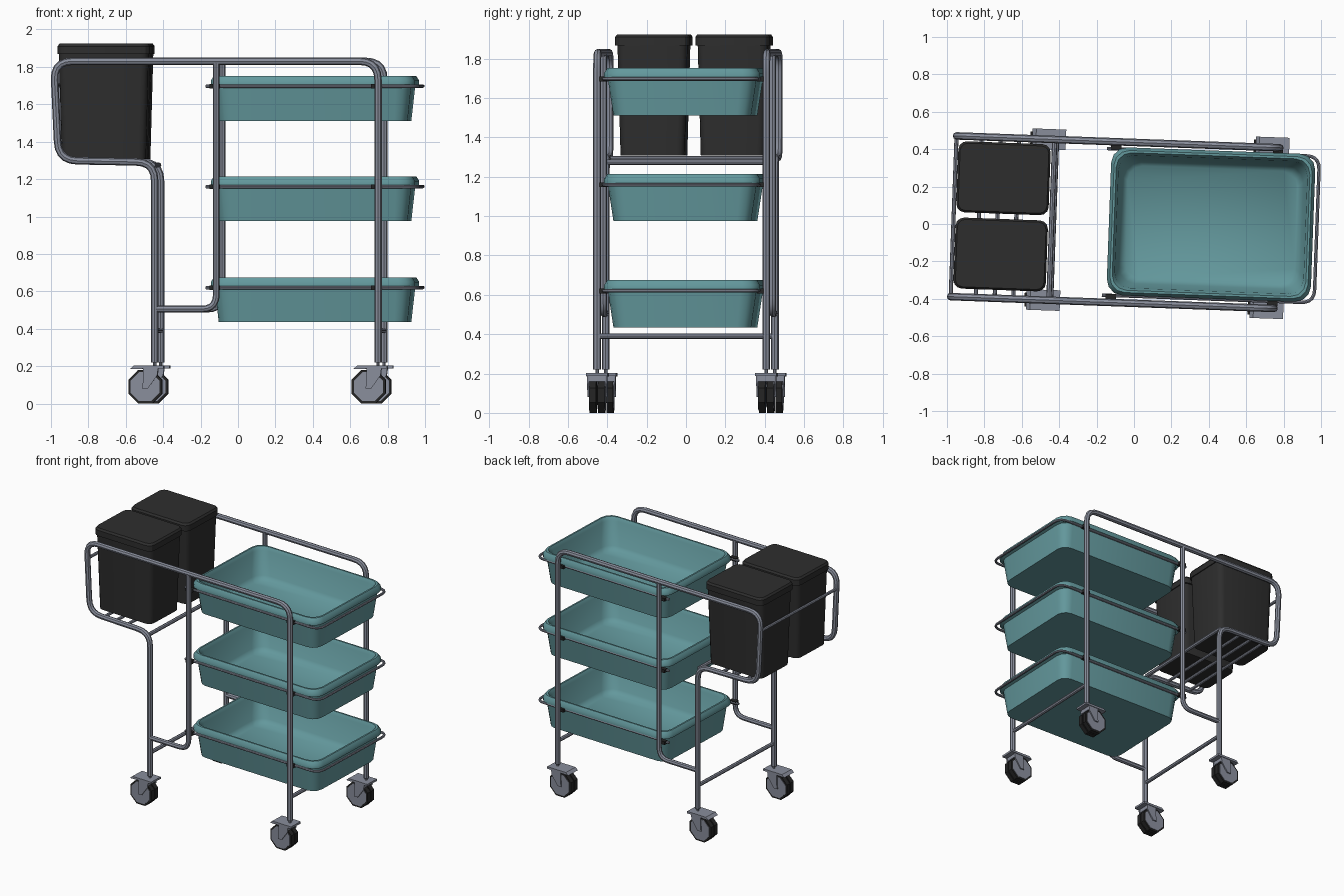
import bpy, bmesh, math
from mathutils import Matrix, Vector

if "Cube" in bpy.data.objects:
    bpy.data.objects.remove(bpy.data.objects["Cube"])

TURN = Matrix.Translation((0, 0.006, 0)) @ Matrix.Rotation(math.radians(-2.1), 4, 'Z')
RAIL_Y = 0.43
TIERS = (0.62, 1.16, 1.697)      # heights of the tray wires


def material(name, rgb):
    m = bpy.data.materials.new(name)
    m.diffuse_color = (*rgb, 1)
    m.use_nodes = True
    m.node_tree.nodes["Principled BSDF"].inputs["Base Color"].default_value = m.diffuse_color
    return m


STEEL = material("steel grey", (0.25, 0.27, 0.33))
TEAL = material("tray teal", (0.125, 0.315, 0.335))
BLACK = material("bin black", (0.027, 0.027, 0.027))
RUBBER = material("rubber black", (0.018, 0.018, 0.018))


def finish(obj, mat, angle=40):
    obj.data.materials.clear()
    obj.data.materials.append(mat)
    obj.data.transform(TURN)
    bpy.ops.object.select_all(action='DESELECT')
    obj.select_set(True)
    bpy.context.view_layer.objects.active = obj
    if angle:
        bpy.ops.object.shade_smooth_by_angle(angle=math.radians(angle))
    return obj


def from_bmesh(name, bm, mat, angle=40):
    bmesh.ops.recalc_face_normals(bm, faces=bm.faces)
    me = bpy.data.meshes.new(name)
    bm.to_mesh(me)
    bm.free()
    obj = bpy.data.objects.new(name, me)
    bpy.context.collection.objects.link(obj)
    return finish(obj, mat, angle)


def fillet(points, radius, steps=5):
    """Round the inner corners of a polyline."""
    pts = [Vector(p) for p in points]
    out = [pts[0]]
    for a, b, c in zip(pts, pts[1:], pts[2:]):
        p, q = b + (a - b).normalized() * radius, b + (c - b).normalized() * radius
        for i in range(steps + 1):
            t = i / steps
            out.append(p * (1 - t) ** 2 + b * 2 * t * (1 - t) + q * t * t)
    return out + [pts[-1]]


def tube(name, points, r, bend=0.0, mat=STEEL):
    pts = fillet(points, bend) if bend else [Vector(p) for p in points]
    cu = bpy.data.curves.new(name, 'CURVE')
    cu.dimensions = '3D'
    cu.bevel_depth = r
    cu.bevel_resolution = 2
    cu.use_fill_caps = True
    sp = cu.splines.new('POLY')
    sp.points.add(len(pts) - 1)
    for s, p in zip(sp.points, pts):
        s.co = (*p, 1)
    obj = bpy.data.objects.new(name, cu)
    bpy.context.collection.objects.link(obj)
    bpy.ops.object.select_all(action='DESELECT')
    obj.select_set(True)
    bpy.context.view_layer.objects.active = obj
    bpy.ops.object.convert(target='MESH')
    return finish(bpy.context.object, mat)


def box(name, centre, size, mat):
    bm = bmesh.new()
    bmesh.ops.create_cube(bm, size=1, matrix=Matrix.Translation(centre) @ Matrix.Diagonal((*size, 1)))
    return from_bmesh(name, bm, mat, 0)


def loft(name, cx, cy, rings, mat, angle, steps=3):
    """Stack of rounded rectangles (half x, half y, corner radius, z), capped at both ends."""
    bm = bmesh.new()
    loops = []
    for hx, hy, r, z in rings:
        loop = []
        for k, (sx, sy) in enumerate(((1, 1), (-1, 1), (-1, -1), (1, -1))):
            for i in range(steps + 1):
                a = math.pi / 2 * (k + i / steps)
                loop.append(bm.verts.new((cx + sx * (hx - r) + r * math.cos(a),
                                          cy + sy * (hy - r) + r * math.sin(a), z)))
        loops.append(loop)
    n = len(loops[0])
    for a, b in zip(loops, loops[1:]):
        for i in range(n):
            bm.faces.new((a[i], a[(i + 1) % n], b[(i + 1) % n], b[i]))
    bm.faces.new(loops[0])
    bm.faces.new(loops[-1])
    return from_bmesh(name, bm, mat, angle)


def disc(name, centre, r, width, sides, mat):
    bm = bmesh.new()
    m = Matrix.Translation(centre) @ Matrix.Rotation(math.pi / 2, 4, 'X') @ Matrix.Rotation(math.pi / sides, 4, 'Z')
    bmesh.ops.create_cone(bm, cap_ends=True, segments=sides, radius1=r, radius2=r, depth=width, matrix=m)
    return from_bmesh(name, bm, mat, 0)


def plate_xz(name, outline, y, thick, mat):
    bm = bmesh.new()
    f = bm.faces.new([bm.verts.new((x, y - thick / 2, z)) for x, z in outline])
    ext = bmesh.ops.extrude_face_region(bm, geom=[f])
    bmesh.ops.translate(bm, vec=(0, thick, 0), verts=[v for v in ext['geom'] if isinstance(v, bmesh.types.BMVert)])
    return from_bmesh(name, bm, mat, 0)


# Side frames: one long bent tube plus an inner upright on each side
for side, s in (("front", -1), ("back", 1)):
    y = s * RAIL_Y
    tube(f"{side}_side_frame", [(-0.43, y, 0.22), (-0.43, y, 1.29), (-0.945, y, 1.30), (-0.97, y, 1.83),
                                (0.765, y, 1.83), (0.765, y, 0.22)], 0.02, 0.1)
    tube(f"{side}_inner_upright", [(-0.43, y, 0.505), (-0.10, y, 0.505), (-0.10, y, 1.83)], 0.018, 0.08)

    # Casters under both posts, trailing to the left
    for end, px in (("left", -0.43), ("right", 0.765)):
        tag = f"{side}_{end}_caster"
        wx = px - 0.05
        tube(f"{tag}_stem", [(px, y, 0.19), (px, y, 0.23)], 0.009)
        plate_xz(f"{tag}_top_plate", [(px - 0.13, 0.185), (px - 0.11, 0.203), (px + 0.05, 0.203), (px + 0.05, 0.188)],
                 y, 0.11, STEEL)
        box(f"{tag}_swivel", (px - 0.02, y, 0.175), (0.07, 0.09, 0.03), STEEL)
        for k in (-1, 1):
            disc(f"{tag}_tyre", (wx, y + k * 0.021, 0.09), 0.0974, 0.034, 8, RUBBER)
            disc(f"{tag}_hub", (wx, y + k * 0.037, 0.09), 0.084, 0.008, 8, STEEL)
            plate_xz(f"{tag}_fork", [(px - 0.06, 0.188), (px + 0.02, 0.188), (px + 0.015, 0.15),
                                     (wx + 0.015, 0.08), (wx - 0.015, 0.08), (wx - 0.01, 0.13)],
                     y + k * 0.046, 0.009, STEEL)

# Cross bars between the side frames
BARS = {"left_foot_bar": (-0.43, 0.39, 0.014), "right_foot_bar": (0.765, 0.39, 0.014),
        "shelf_inner_bar": (-0.44, 1.275, 0.014), "shelf_bar_1": (-0.83, 1.295, 0.011),
        "shelf_bar_2": (-0.73, 1.295, 0.011), "shelf_bar_3": (-0.63, 1.295, 0.011),
        "bin_guard_bar": (-0.965, 1.70, 0.011)}
for name, (x, z, r) in BARS.items():
    tube(name, [(x, -RAIL_Y, z), (x, RAIL_Y, z)], r)

# Trays on wire holders with black clips
for i, z in enumerate(TIERS, 1):
    loft(f"tray_{i}", 0.412, 0.006,
         [(0.505, 0.35, 0.07, z - 0.185), (0.525, 0.378, 0.08, z), (0.546, 0.396, 0.085, z + 0.008),
          (0.546, 0.396, 0.085, z + 0.03), (0.53, 0.38, 0.08, z + 0.055), (0.518, 0.368, 0.08, z + 0.055),
          (0.505, 0.355, 0.08, z + 0.03), (0.485, 0.33, 0.09, z - 0.14), (0.455, 0.30, 0.08, z - 0.172)],
         TEAL, 50)
    tube(f"tray_wire_{i}", [(-0.158, -0.392, z), (0.978, -0.392, z), (0.978, 0.392, z), (-0.158, 0.392, z)],
         0.009, 0.07)
    for x in (-0.10, 0.765):
        for s in (-1, 1):
            box(f"wire_clip_{i}", (x - 0.01, s * 0.402, z), (0.055, 0.034, 0.024), RUBBER)

# Two tapered bins with closed lids
for side, y in (("front", -0.195), ("back", 0.213)):
    loft(f"{side}_bin", -0.706, y,
         [(0.225, 0.163, 0.04, 1.308), (0.24, 0.178, 0.04, 1.87)], BLACK, 30)
    loft(f"{side}_bin_lid", -0.706, y,
         [(0.247, 0.19, 0.045, 1.868), (0.247, 0.19, 0.045, 1.91), (0.237, 0.18, 0.04, 1.924)], BLACK, 30)
